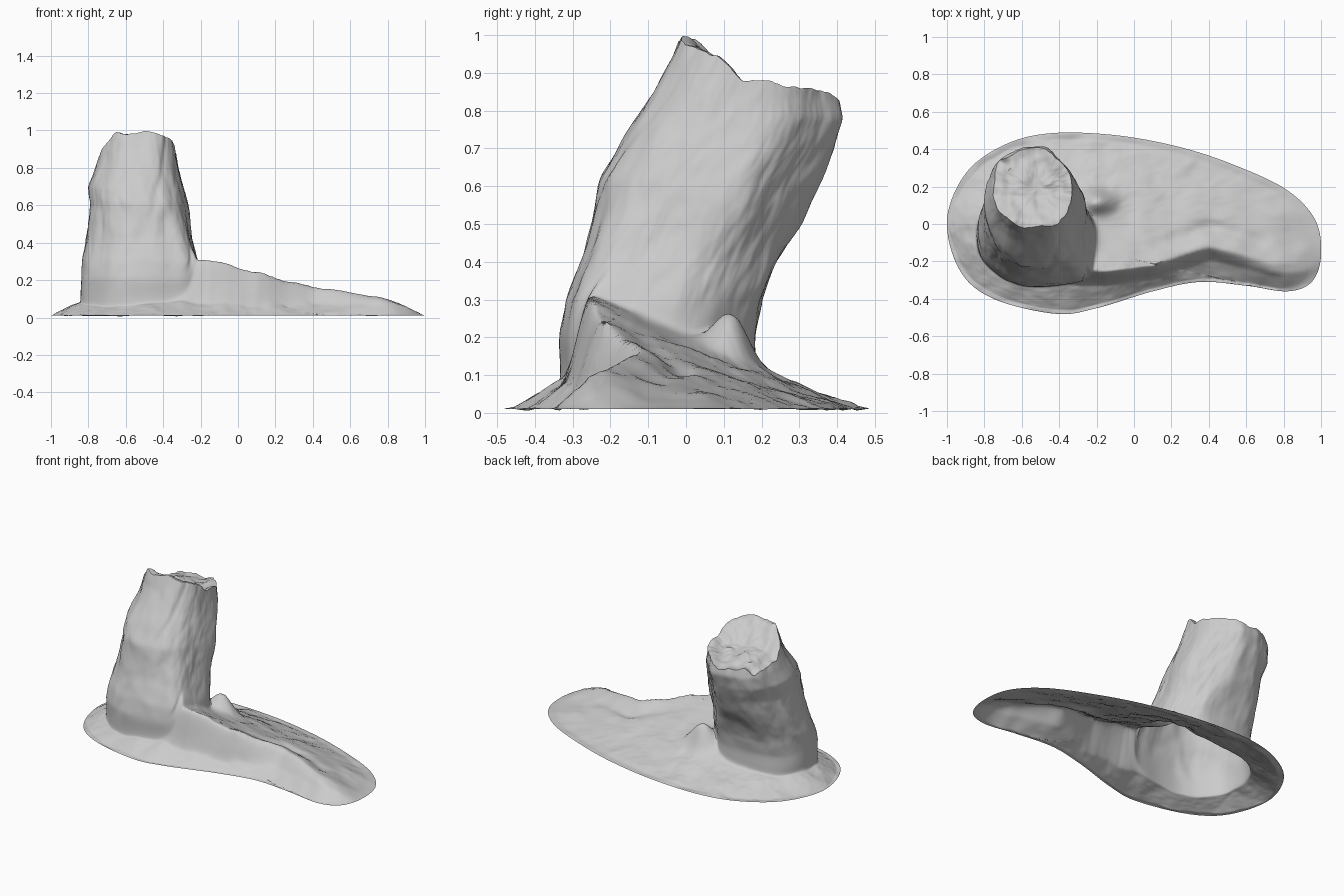
import bpy, bmesh
from math import cos, sin, atan2, exp
from mathutils import Vector, noise

if "Cube" in bpy.data.objects:
    bpy.data.objects.remove(bpy.data.objects["Cube"])

N = 280            # points around every ring
GROUND, WALL, CAP = 44, 50, 14


def interp(table, x):
    if x <= table[0][0]:
        return table[0][1]
    for (a, va), (b, vb) in zip(table, table[1:]):
        if x <= b:
            return va + (vb - va) * (x - a) / (b - a)
    return table[-1][1]


def smooth(t):
    t = max(0.0, min(1.0, t))
    return t * t * (3 - 2 * t)


def bell(x, mid, width):
    return exp(-((x - mid) / width) ** 2)


def rough(x, y, z, scale, amount):
    return amount * noise.fractal(Vector((x, y, z)) * scale, 1.1, 2.1, 4)


# Outer edge of the ground, counter-clockwise
OUT = [(1, -.17), (.97, .02), (.82, .18), (.55, .31), (.25, .41), (-.1, .475),
       (-.45, .485), (-.7, .42), (-.9, .27), (-1, .02), (-.93, -.25), (-.75, -.4),
       (-.42, -.48), (-.2, -.45), (.1, -.36), (.35, -.31), (.6, -.33), (.82, -.36), (.95, -.31)]


def outline():
    pts, n = [Vector(p) for p in OUT], len(OUT)
    dense = []
    for i in range(n):
        a, b, c, d = (pts[(i + k) % n] for k in (-1, 0, 1, 2))
        for s in range(30):
            t = s / 30
            dense.append(.5 * (2 * b + (c - a) * t + (2 * a - 5 * b + 4 * c - d) * t * t
                               + (3 * b - a - 3 * c + d) * t ** 3))
    dense.append(dense[0])
    lengths = [0.0]
    for p, q in zip(dense, dense[1:]):
        lengths.append(lengths[-1] + (q - p).length)
    tx = [(l, p.x) for l, p in zip(lengths, dense)]
    ty = [(l, p.y) for l, p in zip(lengths, dense)]
    return [Vector((interp(tx, lengths[-1] * i / N), interp(ty, lengths[-1] * i / N))) for i in range(N)]


EDGE = outline()
HIGH = sorted(tuple(p) for p in EDGE if p.y > 0 or (p.x > .9 and p.y > -.17))
LOW = sorted(tuple(p) for p in EDGE if p.y <= 0 and (p.x < .9 or p.y <= -.17))

# Ridge line running from the pillar along the ground: position and height
RIDGE_Y = [(-1, .02), (-.84, 0), (-.7, -.15), (-.5, -.24), (-.3, -.25), (-.15, -.25), (.1, -.22),
           (.25, -.165), (.4, -.115), (.55, -.15), (.75, -.21), (1, -.2)]
RIDGE_Z = [(-1, .01), (-.84, .09), (-.7, .2), (-.4, .29), (-.2, .315), (-.1, .295), (.1, .24), (.25, .2),
           (.4, .16), (.6, .14), (.75, .11), (.9, .06), (1, .01)]


def ground_height(x, y):
    yr, zr = interp(RIDGE_Y, x), interp(RIDGE_Z, x)
    lo, hi = interp(LOW, x), interp(HIGH, x)
    if y >= yr:
        s = min(1, (y - yr) / max(.02, hi - yr))
        z = zr * (1 - s) ** 1.05
        # shallow channel behind the ridge, small buttress by the pillar
        z -= .025 * bell(y, yr + .1, .05) * bell(x, .45, .25)
        z += .12 * bell(x, -.2, .085) * bell(y, .12, .06)
    else:
        apron = min(.085, zr)
        s = max(0, (y - lo) / max(.02, yr - lo))
        z = apron * min(1, s * 1.5) + (zr - apron) * smooth((y - yr + .08) / .08)
    return max(.012, z)


# Pillar extents by height: left, right, front, back
XMIN = [(.1, -.845), (.3, -.83), (.42, -.815), (.6, -.785), (.7, -.795), (.76, -.775), (.85, -.75), (1, -.73)]
XMAX = [(.1, -.2), (.3, -.21), (.42, -.24), (.6, -.27), (.7, -.295), (.8, -.315), (.9, -.33), (1, -.345)]
YMIN = [(.1, -.33), (.2, -.34), (.3, -.32), (.42, -.275), (.62, -.225), (.7, -.175), (.8, -.11), (.9, -.06), (1, -.02)]
YMAX = [(.1, .2), (.2, .195), (.3, .215), (.42, .26), (.5, .3), (.6, .345), (.7, .39), (.78, .415), (.84, .4)]
TOP = [(-.05, .975), (0, .99), (.08, .945), (.15, .885), (.3, .86), (.4, .825)]


def pillar(ang, z):
    x0, x1, y0, y1 = (interp(t, z) for t in (XMIN, XMAX, YMIN, YMAX))
    e = 2 / 2.35
    c, s = cos(ang), sin(ang)
    u = abs(c) ** e * (1 if c > 0 else -1)
    v = abs(s) ** e * (1 if s > 0 else -1)
    low = 1 - smooth((z - .2) / .4)
    k = 1 + rough(c, s, z * 2.2, 1.7, .06) * smooth((z - .15) / .2)
    # angular front-right corner, trimmed front-left and back-right, slanting groove
    k += (.03 + .1 * low) * bell(ang, -.75, .3) - .06 * bell(ang, -2.35, .4)
    k -= .08 * bell(ang, .75, .35) + .05 * low * bell(ang, 1.6, .4)
    k -= .03 * bell(ang, -1.9 + (z - .2) * 1.5, .12) * smooth((z - .1) / .1)
    return Vector(((x0 + x1) / 2 + u * k * (x1 - x0) / 2, (y0 + y1) / 2 + v * k * (y1 - y0) / 2))


def top_height(p):
    return interp(TOP, p.y) - .05 * smooth((-.66 - p.x) / .08) + rough(p.x, p.y, 3, 9, .025)


# Rings run from the ground edge inwards, up the pillar and across its top
columns = []
for edge in EDGE:
    ang = atan2(edge.y + .07, edge.x + .52)
    foot = pillar(ang, .15)
    col = []
    for i in range(GROUND):
        t = i / GROUND
        p = edge.lerp(foot, t)
        z = .01 if i == 0 else ground_height(p.x, p.y) + rough(p.x, p.y, 0, 7, .012) * min(1, 8 * t)
        col.append((p.x, p.y, max(.005, z)))
    zb, zt = ground_height(foot.x, foot.y), .9
    for _ in range(6):
        zt = .5 * zt + .5 * top_height(pillar(ang, zt))
    for i in range(WALL + 1):
        z = zb + (zt - zb) * i / WALL
        p = pillar(ang, z).lerp(foot, max(0, 1 - i / 5))
        col.append((p.x, p.y, z))
    rim, mid = pillar(ang, zt), Vector((-.52, .19))
    for i in range(1, CAP):
        t = i / CAP
        p = rim.lerp(mid, t)
        z = zt + (top_height(p) - zt) * smooth(t * 3) - .02 * smooth(t * 2)
        col.append((p.x, p.y, z))
    columns.append(col)

bm = bmesh.new()
grid = [[bm.verts.new(p) for p in col] for col in columns]
centre = bm.verts.new((-.52, .19, top_height(Vector((-.52, .19))) - .02))
for i in range(N):
    a, b = grid[i], grid[(i + 1) % N]
    for j in range(len(a) - 1):
        bm.faces.new((a[j], b[j], b[j + 1], a[j + 1]))
    bm.faces.new((a[-1], b[-1], centre))
# Soften the crease where the pillar meets the ground
crease = [v for col in grid for v in col[GROUND - 6:GROUND + 8]]
for _ in range(6):
    bmesh.ops.smooth_vert(bm, verts=crease, factor=.5, use_axis_x=True, use_axis_y=True, use_axis_z=True)

# Open-bottomed shell
mesh = bpy.data.meshes.new("rock_pillar_and_ground")
bm.to_mesh(mesh)
bm.free()
obj = bpy.data.objects.new("rock_pillar_and_ground", mesh)
bpy.context.collection.objects.link(obj)
bpy.context.view_layer.objects.active = obj
obj.select_set(True)
bpy.ops.object.shade_smooth_by_angle(angle=.8)
